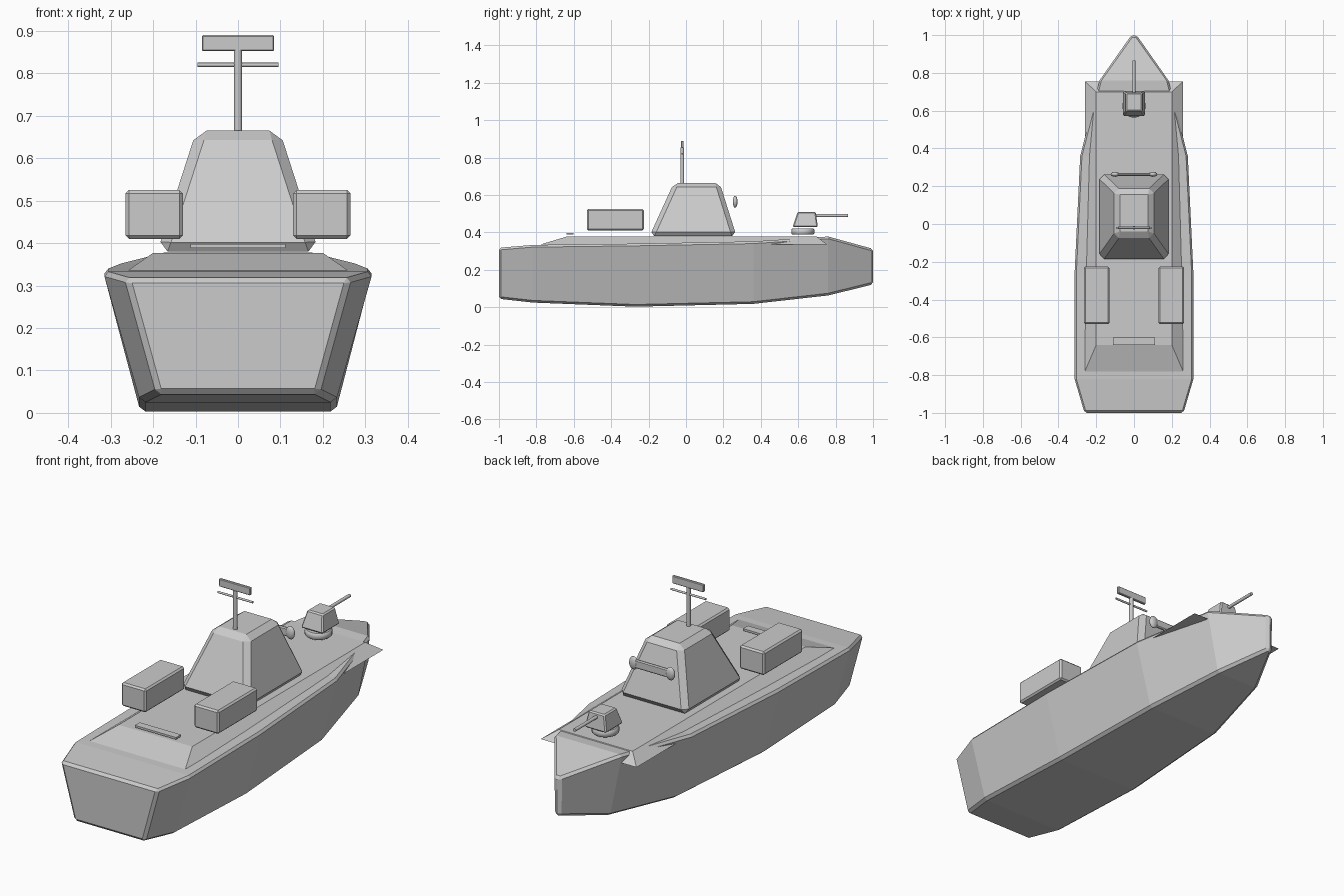
import bpy, bmesh, math
from mathutils import Matrix

if "Cube" in bpy.data.objects:
    bpy.data.objects.remove(bpy.data.objects["Cube"], do_unlink=True)

# One paint for the whole ship
paint = bpy.data.materials.new("pale_grey_paint")
paint.use_nodes = True
GREY = (0.6, 0.6, 0.6, 1)
paint.diffuse_color = GREY
paint.node_tree.nodes["Principled BSDF"].inputs["Base Color"].default_value = GREY


def finish(name, bm, bevel=0.0):
    bmesh.ops.recalc_face_normals(bm, faces=bm.faces)
    mesh = bpy.data.meshes.new(name)
    bm.to_mesh(mesh)
    bm.free()
    mesh.materials.append(paint)
    ob = bpy.data.objects.new(name, mesh)
    bpy.context.collection.objects.link(ob)
    if bevel:
        mod = ob.modifiers.new("Chamfer", 'BEVEL')
        mod.width = bevel
        mod.segments = 1
        mod.limit_method = 'ANGLE'
        mod.angle_limit = math.radians(30)
    return ob


def loft(name, rings, bevel=0.0):
    """Skin a list of equal rings of points and cap both ends."""
    bm = bmesh.new()
    loops = [[bm.verts.new(p) for p in ring] for ring in rings]
    for a, b in zip(loops, loops[1:]):
        for i in range(len(a)):
            j = (i + 1) % len(a)
            bm.faces.new((a[i], a[j], b[j], b[i]))
    bm.faces.new(loops[0])
    bm.faces.new(loops[-1])
    return finish(name, bm, bevel)


def slab_ring(x0, x1, y0, y1, z):
    return [(x0, y0, z), (x1, y0, z), (x1, y1, z), (x0, y1, z)]


def frustum(name, low, high, bevel=0.0):
    """low and high are (half width, back y, front y, z)."""
    return loft(name, [slab_ring(-w, w, a, b, z) for w, a, b, z in (low, high)], bevel)


def box(name, x, y, z, bevel=0.0):
    return loft(name, [slab_ring(*x, *y, h) for h in z], bevel)


def rod(name, centre, radius, length, axis='Z', sides=12, bevel=0.0):
    turn = {'X': Matrix.Rotation(math.pi / 2, 4, 'Y'),
            'Y': Matrix.Rotation(math.pi / 2, 4, 'X'), 'Z': Matrix()}[axis]
    bm = bmesh.new()
    bmesh.ops.create_cone(bm, cap_ends=True, segments=sides, radius1=radius,
                          radius2=radius, depth=length,
                          matrix=Matrix.Translation(centre) @ turn)
    ob = finish(name, bm, bevel)
    for p in ob.data.polygons:
        p.use_smooth = len(p.vertices) == 4
    return ob


# Hull stations: y, top half width, top z, bottom half width, bottom z
stations = [
    (-1.00, 0.265, 0.318, 0.19, 0.045),
    (-0.82, 0.318, 0.333, 0.23, 0.025),
    (-0.27, 0.318, 0.340, 0.23, 0.003),
    (0.36, 0.288, 0.352, 0.20, 0.018),
    (0.76, 0.185, 0.378, 0.12, 0.063),
    (1.00, 0.014, 0.312, 0.012, 0.122),
]
loft("hull", [[(-b, y, zb), (b, y, zb), (t, y, zt), (-t, y, zt)]
              for y, t, zt, b, zb in stations], 0.012)

# Raised deck and tower
frustum("deck", (0.26, -0.78, 0.755, 0.335), (0.20, -0.64, 0.70, 0.377))
frustum("tower", (0.19, -0.195, 0.27, 0.38), (0.098, -0.065, 0.18, 0.665), 0.024)

# Mast with yard and radar
rod("mast", (0, -0.02, 0.755), 0.01, 0.20)
rod("mast_yard", (0, -0.02, 0.82), 0.005, 0.19, 'X')
box("radar", (-0.085, 0.085), (-0.027, -0.013), (0.852, 0.89), 0.003)

# Side launchers
for side, a, b in (("left", 0.13, 0.265), ("right", -0.265, -0.13)):
    box(side + "_launcher", (a, b), (-0.53, -0.225), (0.41, 0.525), 0.008)

# Stern bar
box("stern_bar", (-0.112, 0.112), (-0.64, -0.602), (0.388, 0.398))

# Sensor bar ahead of the tower, with lens-shaped ends
box("sensor_bar", (-0.1, 0.1), (0.255, 0.271), (0.543, 0.585), 0.005)
for side, s in (("left", 1), ("right", -1)):
    bm = bmesh.new()
    bmesh.ops.create_uvsphere(bm, u_segments=12, v_segments=8, radius=1,
                              matrix=Matrix.Translation((s * 0.1, 0.263, 0.564))
                              @ Matrix.Diagonal((0.024, 0.013, 0.032, 1)))
    for f in bm.faces:
        f.smooth = True
    finish(side + "_sensor_end", bm)

# Bow gun
rod("gun_ring", (0, 0.625, 0.405), 0.062, 0.032, sides=20, bevel=0.006)
frustum("gun_turret", (0.06, 0.57, 0.705, 0.428), (0.043, 0.597, 0.694, 0.51), 0.006)
rod("gun_barrel", (0, 0.775, 0.49), 0.008, 0.18, 'Y')
